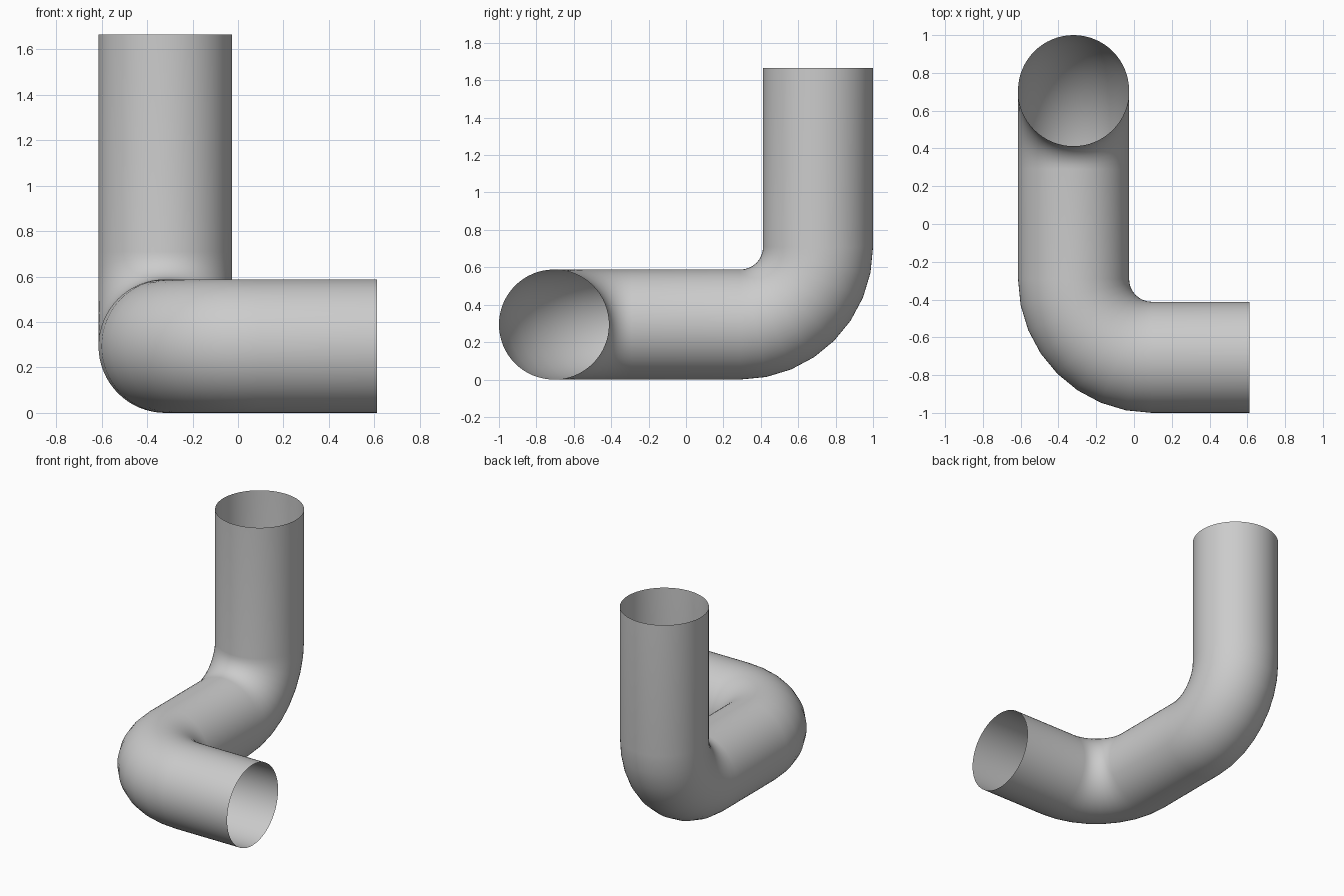
import bpy
import bmesh
import math
from mathutils import Matrix, Vector

cube = bpy.data.objects.get("Cube")
if cube:
    bpy.data.objects.remove(cube, do_unlink=True)

RADIUS = 0.294      # pipe radius
BEND = 0.415        # centreline radius of both elbows
SIDES = 64
BEND_STEPS = 8
PIPE_X, FRONT_Y, BACK_Y = -0.32, -0.706, 0.706
LOW_Z, TOP_Z, OUTLET_X = RADIUS, 1.665, 0.612

# Plain grey metal
grey = bpy.data.materials.new("grey_metal")
grey.use_nodes = True
colour = (0.6, 0.6, 0.6, 1)
grey.diffuse_color = colour
grey.node_tree.nodes["Principled BSDF"].inputs["Base Color"].default_value = colour

bm = bmesh.new()


def straight(edges, offset):
    """Extend the open rim and return the new rim."""
    geom = bmesh.ops.extrude_edge_only(bm, edges=edges)["geom"]
    verts = [g for g in geom if isinstance(g, bmesh.types.BMVert)]
    bmesh.ops.translate(bm, verts=verts, vec=offset)
    return [g for g in geom if isinstance(g, bmesh.types.BMEdge)]


def elbow(edges, centre, axis):
    """Sweep the open rim through a quarter turn and return the new rim."""
    geom = bmesh.ops.spin(bm, geom=edges, cent=centre, axis=axis, dvec=(0, 0, 0),
                          angle=math.pi / 2, steps=BEND_STEPS, use_duplicate=False)["geom_last"]
    return [g for g in geom if isinstance(g, bmesh.types.BMEdge)]


# Side outlet rim, facing +x
start = Matrix.Translation((OUTLET_X, FRONT_Y, LOW_Z)) @ Matrix.Rotation(math.pi / 2, 4, "Y")
bmesh.ops.create_circle(bm, segments=SIDES, radius=RADIUS, cap_ends=False, matrix=start)
rim = list(bm.edges)

# Front run, level elbow, middle run, rising elbow, upright run
bend_x, bend_y = PIPE_X + BEND, FRONT_Y + BEND
rise_y, rise_z = BACK_Y - BEND, LOW_Z + BEND
rim = straight(rim, Vector((bend_x - OUTLET_X, 0, 0)))
rim = elbow(rim, (bend_x, bend_y, LOW_Z), (0, 0, -1))
rim = straight(rim, Vector((0, rise_y - bend_y, 0)))
rim = elbow(rim, (PIPE_X, rise_y, rise_z), (1, 0, 0))
rim = straight(rim, Vector((0, 0, TOP_Z - rise_z)))

bmesh.ops.remove_doubles(bm, verts=bm.verts, dist=0.0001)
bmesh.ops.recalc_face_normals(bm, faces=bm.faces)

# Make sure the skin faces away from the pipe's centreline
outlet = Vector((OUTLET_X, FRONT_Y, LOW_Z))
face = max(bm.faces, key=lambda f: f.calc_center_median().x)
away = face.calc_center_median() - outlet
away.x = 0
if face.normal.dot(away) < 0:
    bmesh.ops.reverse_faces(bm, faces=bm.faces)
for f in bm.faces:
    f.smooth = True

mesh = bpy.data.meshes.new("bent_pipe")
bm.to_mesh(mesh)
bm.free()
mesh.materials.append(grey)
pipe = bpy.data.objects.new("bent_pipe", mesh)
bpy.context.collection.objects.link(pipe)
